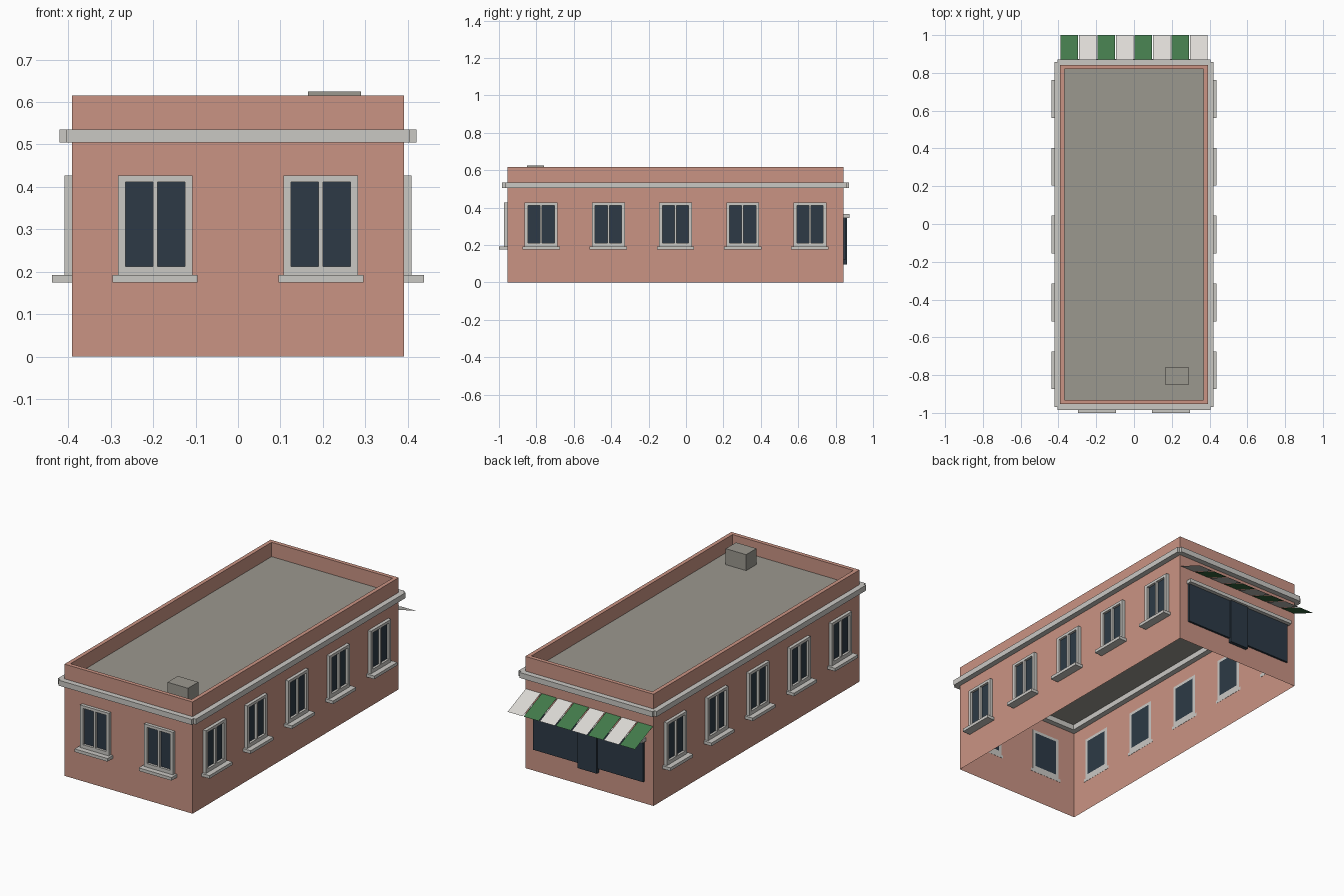
import bpy, bmesh
from math import radians
from mathutils import Matrix, Vector

if "Cube" in bpy.data.objects:
    bpy.data.objects.remove(bpy.data.objects["Cube"], do_unlink=True)


def material(name, rgb):
    m = bpy.data.materials.new(name)
    m.use_nodes = True
    m.diffuse_color = (*rgb, 1)
    m.node_tree.nodes["Principled BSDF"].inputs["Base Color"].default_value = (*rgb, 1)
    return m


WALL = material("terracotta plaster", (0.59, 0.295, 0.23))
TRIM = material("pale stone trim", (0.59, 0.58, 0.55))
ROOF = material("grey roofing", (0.33, 0.315, 0.275))
GLASS = material("dark glass", (0.026, 0.042, 0.061))
GREEN = material("green canvas", (0.056, 0.195, 0.07))
WHITE = material("white canvas", (0.72, 0.70, 0.665))

# Main dimensions
X, Y0, Y1 = 0.391, -0.954, 0.842
LENGTH, MID = Y1 - Y0, (Y0 + Y1) / 2
TOP, DECK, RIM = 0.616, 0.537, 0.022


def finish(name, bm, mats):
    me = bpy.data.meshes.new(name)
    bm.to_mesh(me)
    bm.free()
    for m in mats:
        me.materials.append(m)
    ob = bpy.data.objects.new(name, me)
    bpy.context.scene.collection.objects.link(ob)
    return ob


def boxes(name, parts, mats, place=Matrix()):
    """Boxes given as (low corner, high corner, material slot)."""
    bm = bmesh.new()
    for lo, hi, slot in parts:
        lo, hi = Vector(lo), Vector(hi)
        mat = place @ Matrix.Translation((lo + hi) / 2) @ Matrix.Diagonal((*(hi - lo), 1))
        for v in bmesh.ops.create_cube(bm, size=1, matrix=mat)["verts"]:
            for f in v.link_faces:
                f.material_index = slot
    return finish(name, bm, mats)


# Shell: outer walls, parapet rim, inner parapet and roof deck, open below
bm = bmesh.new()
loops = []
for inset, z in ((0, 0), (0, TOP), (RIM, TOP), (RIM, DECK)):
    x, a, b = X - inset, Y0 + inset, Y1 - inset
    loops.append([bm.verts.new((px, py, z)) for px, py in ((-x, a), (x, a), (x, b), (-x, b))])
for low, high in zip(loops, loops[1:]):
    for i in range(4):
        j = (i + 1) % 4
        bm.faces.new((low[i], low[j], high[j], high[i]))
bm.faces.new(loops[-1]).material_index = 1
finish("building_shell", bm, [WALL, ROOF])

# Cornice band with notched corners
OUT, HALF, CZ0, CZ1 = 0.03, 0.015, 0.505, 0.535
bands = []
for s in (-1, 1):
    xa, xb = sorted((s * (X - OUT), s * (X + OUT)))
    bands.append(((xa, Y0 - HALF, CZ0), (xb, Y1 + HALF, CZ1), 0))
for y in (Y0, Y1):
    bands.append(((-X - HALF, y - OUT, CZ0), (X + HALF, y + OUT, CZ1), 0))
boxes("cornice", bands, [TRIM])

# Rooftop unit
boxes("roof_vent_box", [((0.165, -0.85, DECK - 0.005), (0.29, -0.76, 0.625), 0)], [ROOF])


# Windows: local x runs along the wall, local -y points outwards
def window(name, place):
    w, bar, mull, z0, z1 = 0.088, 0.018, 0.0055, 0.192, 0.427
    back, face = 0.001, -0.018
    parts = [
        ((-w, face, z0), (-w + bar, back, z1), 0),
        ((w - bar, face, z0), (w, back, z1), 0),
        ((-w + bar, face, z1 - 0.015), (w - bar, back, z1), 0),
        ((-w + bar, face, z0), (w - bar, back, z0 + 0.02), 0),
        ((-mull, face, z0 + 0.02), (mull, -0.004, z1 - 0.015), 0),
        ((-0.1, -0.047, 0.175), (0.1, back, z0), 0),
        ((-w + bar, -0.005, z0 + 0.02), (w - bar, back, z1 - 0.015), 1),
    ]
    boxes(name, parts, [TRIM, GLASS], place)


for side, s in (("right", -1), ("left", 1)):
    window(f"front_window_{side}", Matrix.Translation((s * X / 2, Y0, 0)))
    for i in range(5):
        y = Y0 + LENGTH * (i + 0.5) / 5
        turn = Matrix.Rotation(radians(90 * s), 4, "Z")
        window(f"{side}_window_{i + 1}", Matrix.Translation((s * X, y, 0)) @ turn)

# Shopfront on the back wall
boxes("shop_window", [((-0.336, Y1 - 0.001, 0.12), (0.336, Y1 + 0.011, 0.345), 0)], [GLASS])
boxes("shop_door", [((-0.058, Y1 - 0.001, 0.096), (0.058, Y1 + 0.019, 0.345), 0)], [GLASS])
boxes("shop_lintel", [((-0.345, Y1 - 0.001, 0.345), (0.345, Y1 + 0.032, 0.365), 0)], [TRIM])

# Striped awning made of thin canvas strips
bm = bmesh.new()
pitch, gap = 2 * X / 8, 0.003
for i in range(8):
    a = -X + i * pitch + gap
    b = a + pitch - 2 * gap
    rim = [(a, Y1, 0.438), (a, 1.0, 0.371), (b, 1.0, 0.371), (b, Y1, 0.438)]
    face = bm.faces.new([bm.verts.new(p) for p in reversed(rim)])
    face.material_index = i % 2
finish("awning", bm, [GREEN, WHITE])
